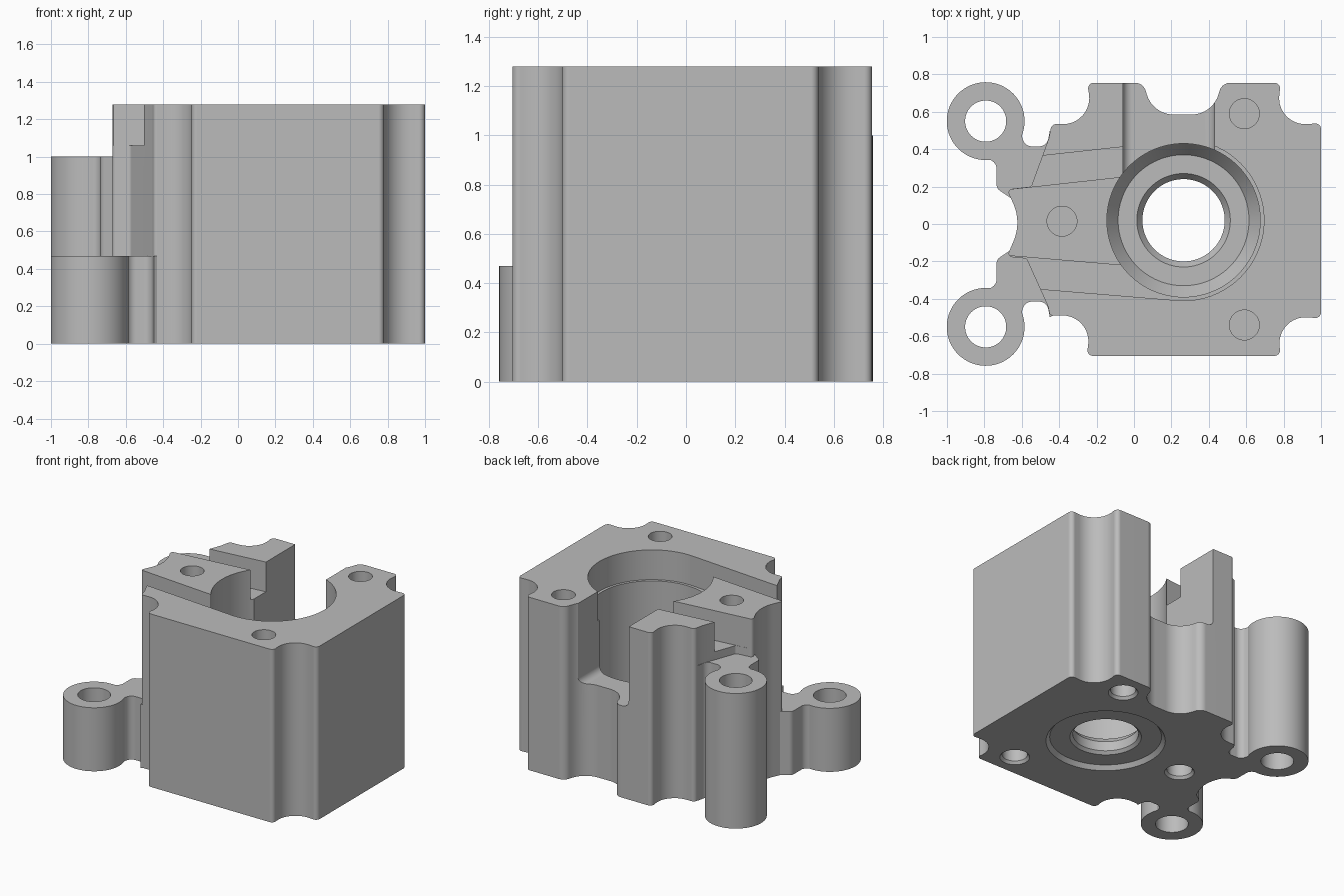
import bpy, bmesh
from math import sin, cos, tan, pi, atan2, radians
from mathutils import Vector, Matrix

if "Cube" in bpy.data.objects:
    bpy.data.objects.remove(bpy.data.objects["Cube"])

metal = bpy.data.materials.new("plain grey metal")
metal.use_nodes = True
grey = (0.5, 0.5, 0.5, 1)
metal.diffuse_color = grey
metal.node_tree.nodes["Principled BSDF"].inputs["Base Color"].default_value = grey

TOP, OVER = 1.28, 1.5
BORE = (0.265, 0.02)


def rounded(corners, steps=10):
    """Turn (x, y, radius) corners into an outline with filleted corners."""
    out = []
    for i, (x, y, r) in enumerate(corners):
        p = Vector((x, y))
        if not r:
            out.append(p)
            continue
        u = (Vector(corners[i - 1][:2]) - p).normalized()
        v = (Vector(corners[(i + 1) % len(corners)][:2]) - p).normalized()
        half = u.angle(v) / 2
        c = p + (u + v).normalized() * r / sin(half)
        a, b = p + u * r / tan(half) - c, p + v * r / tan(half) - c
        start = atan2(a.y, a.x)
        sweep = (atan2(b.y, b.x) - start + pi) % (2 * pi) - pi
        for k in range(steps + 1):
            t = start + sweep * k / steps
            out.append(c + r * Vector((cos(t), sin(t))))
    return out


def make(name, bm):
    bmesh.ops.recalc_face_normals(bm, faces=bm.faces)
    mesh = bpy.data.meshes.new(name)
    bm.to_mesh(mesh)
    bm.free()
    mesh.materials.append(metal)
    ob = bpy.data.objects.new(name, mesh)
    bpy.context.collection.objects.link(ob)
    return ob


def prism(name, outline, z0, z1, turn=None):
    bm = bmesh.new()
    face = bm.faces.new([bm.verts.new((p[0], p[1], z0)) for p in outline])
    new = bmesh.ops.extrude_face_region(bm, geom=[face])["geom"]
    bmesh.ops.translate(bm, vec=(0, 0, z1 - z0),
                        verts=[g for g in new if isinstance(g, bmesh.types.BMVert)])
    if turn:
        bmesh.ops.transform(bm, matrix=turn, verts=bm.verts)
    return make(name, bm)


def lathe(name, x, y, profile, n=64):
    """Closed solid of revolution from (radius, z) pairs, bottom to top."""
    bm = bmesh.new()
    rings = [[bm.verts.new((x + r * cos(2 * pi * k / n), y + r * sin(2 * pi * k / n), z))
              for k in range(n)] for r, z in profile]
    for a, b in zip(rings, rings[1:]):
        for k in range(n):
            j = (k + 1) % n
            bm.faces.new((a[k], a[j], b[j], b[k]))
    bm.faces.new(rings[0])
    bm.faces.new(rings[-1])
    return make(name, bm)


def combine(body, other, operation):
    mod = body.modifiers.new(operation, "BOOLEAN")
    mod.operation, mod.solver, mod.object = operation, "EXACT", other
    graph = bpy.context.evaluated_depsgraph_get()
    mesh = bpy.data.meshes.new_from_object(body.evaluated_get(graph))
    body.modifiers.clear()
    body.data = mesh
    bpy.data.objects.remove(other)


# Main block with scalloped corners
block = prism("housing_block", rounded([
    (-.255, -.705, .03), (.785, -.705, .03), (.755, -.485, .14), (1, -.505, .03),
    (1, .54, .03), (.755, .52, .14), (.785, .755, .03), (.47, .755, .06),
    (.42, .585, .15), (.10, .585, .15), (.05, .755, .06), (-.25, .755, .03),
    (-.215, .53, .14), (-.44, .535, .03), (-.455, .46, 0), (-.55, .2, .02),
    (-.68, .185, .02), (-.60, .01, .25), (-.68, -.175, .02), (-.575, -.185, .02),
    (-.46, -.44, 0), (-.45, -.49, .02), (-.215, -.485, .14)]), 0, TOP)

# Mounting ears and their webs: tall at the back, short at the front
for side, height in ((1, 1.0), (-1, 0.47)):
    web = [(-.45, .1, 0), (-.66, .14, 0), (-.735, .19, .04), (-.735, .345, .05),
           (-.82, .345, 0), (-.8, .55, 0), (-.62, .55, 0), (-.585, .415, .05),
           (-.465, .415, .05), (-.45, .5, 0), (-.3, .4, 0)]
    combine(block, prism("web", rounded([(x, y * side, r) for x, y, r in web]),
                         0, height), "UNION")
    combine(block, lathe("ear", -.793, .55 * side, [(.208, 0), (.208, height)]), "UNION")
    combine(block, lathe("ear_hole", -.793, .55 * side, [(.11, -.1), (.11, OVER)]),
            "DIFFERENCE")

# Slots on both sides of the middle arm
for name, outline in (
        ("back_slot", [(-.9, .16), (.1, .27), (.1, .43), (-.9, .32)]),
        ("front_slot", [(-.9, -.15), (.1, -.235), (.25, -.41), (-.9, -.315)])):
    combine(block, prism(name, outline, 1.06, OVER), "DIFFERENCE")

# Wider upper rim of the bore
rim = [BORE] + [(BORE[0] + .43 * cos(radians(a)), BORE[1] + .43 * sin(radians(a)))
                for a in range(-95, 71, 5)]
combine(block, prism("rim_step", rim, 1.06, OVER), "DIFFERENCE")

# Open channel from the bore to the back
channel = rounded([(-.06, .68, .05), (.43, .68, .05), (.43, OVER, 0), (-.06, OVER, 0)])
combine(block, prism("channel", channel, -1, -.1, Matrix.Rotation(pi / 2, 4, "X")),
        "DIFFERENCE")

# Stepped bore with a shallow recess underneath
combine(block, lathe("bore", *BORE, [
    (.40, -.1), (.40, 0), (.375, .03), (.24, .03), (.22, .05), (.22, .12), (.25, .16),
    (.35, .16), (.41, .24), (.41, OVER)], 96), "DIFFERENCE")

# Blind screw holes, from above and from below
for x, y in ((.59, .59), (.59, -.54), (-.385, .015)):
    combine(block, lathe("top_hole", x, y, [(.08, .9), (.08, OVER)], 40), "DIFFERENCE")
    combine(block, lathe("bottom_hole", x, y, [(.1, -.1), (.1, 0), (.085, .02), (.085, .4)],
                         40), "DIFFERENCE")

# Smooth curved walls, crisp edges
bpy.ops.object.select_all(action="DESELECT")
block.select_set(True)
bpy.context.view_layer.objects.active = block
bpy.ops.object.shade_smooth_by_angle(angle=radians(25))
weighted = block.modifiers.new("even_shading", "WEIGHTED_NORMAL")
weighted.keep_sharp = True
